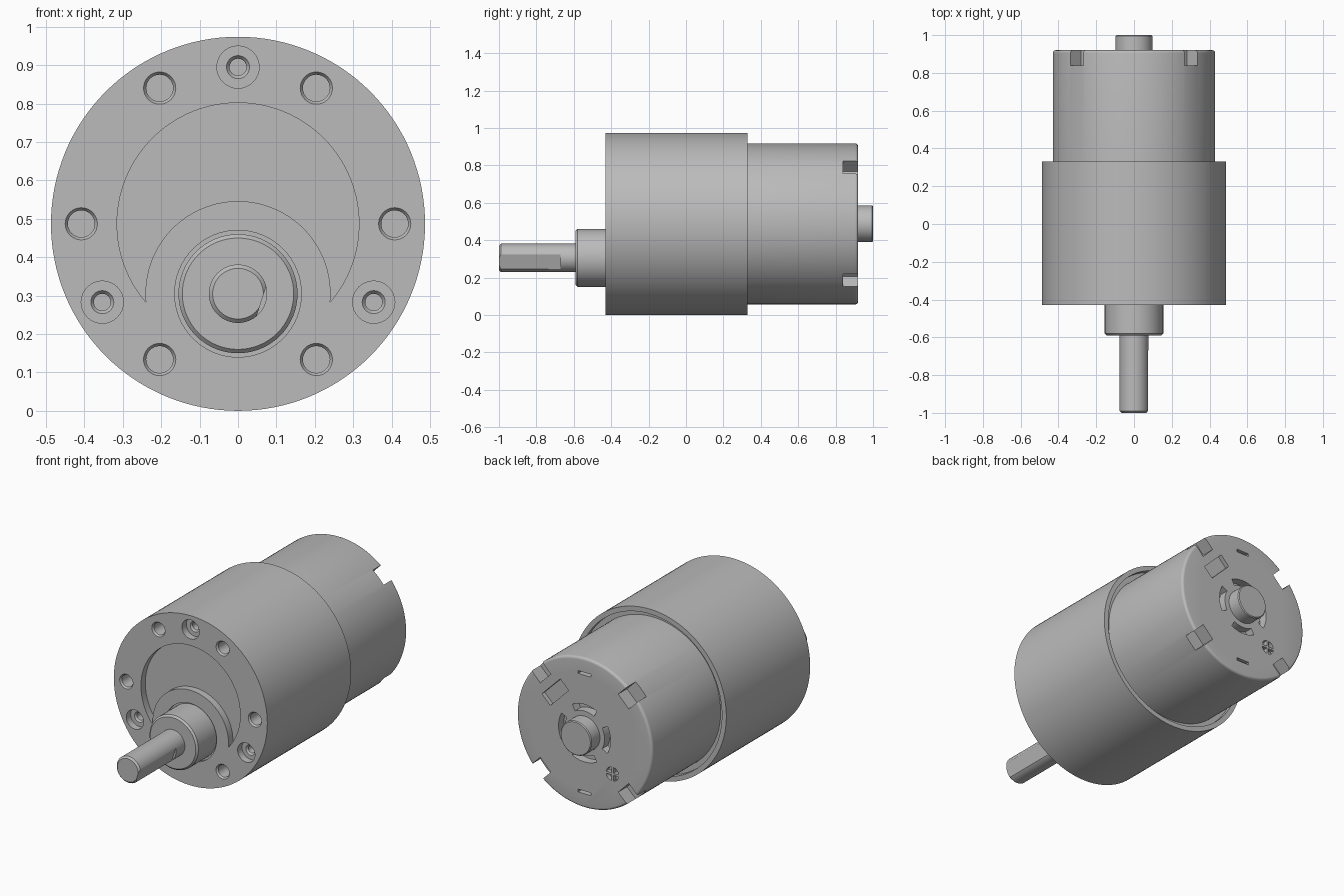
import bpy, bmesh, math
from math import sin, cos, pi, radians

if "Cube" in bpy.data.objects:
    bpy.data.objects.remove(bpy.data.objects["Cube"], do_unlink=True)

ZC = 0.487      # main axis height
ZS = 0.305      # output shaft axis height

steel = bpy.data.materials.new("grey metal")
steel.use_nodes = True
steel.diffuse_color = (0.5, 0.5, 0.5, 1)
steel.node_tree.nodes["Principled BSDF"].inputs["Base Color"].default_value = (0.5, 0.5, 0.5, 1)


def lathe(bm, profile, cx=0, cz=ZC, n=96):
    """Turn (radius, y) points round an axis parallel to y, capping both ends."""
    rings = [[bm.verts.new((cx + r * cos(2 * pi * i / n), y, cz + r * sin(2 * pi * i / n)))
              for i in range(n)] for r, y in profile]
    for a, b in zip(rings, rings[1:]):
        for i in range(n):
            j = (i + 1) % n
            bm.faces.new((a[i], a[j], b[j], b[i]))
    bm.faces.new(rings[0])
    bm.faces.new(rings[-1])


def prism(bm, pts, y0, y1):
    """Extrude an (x, z) outline along y."""
    a = [bm.verts.new((x, y0, z)) for x, z in pts]
    b = [bm.verts.new((x, y1, z)) for x, z in pts]
    for i in range(len(pts)):
        j = (i + 1) % len(pts)
        bm.faces.new((a[i], a[j], b[j], b[i]))
    bm.faces.new(a)
    bm.faces.new(b)


def arc(r, a0, a1, n, cx=0, cz=ZC):
    steps = [radians(a0 + (a1 - a0) * i / n) for i in range(n + 1)]
    return [(cx + r * cos(t), cz + r * sin(t)) for t in steps]


def radial_rect(angle, r0, r1, width, cz=ZC):
    """Rectangle from radius r0 to r1, pointing along an angle."""
    c, s, h = cos(radians(angle)), sin(radians(angle)), width / 2
    return [(r * c - w * s, cz + r * s + w * c)
            for r, w in ((r0, -h), (r1, -h), (r1, h), (r0, h))]


def make(name, bm):
    bmesh.ops.recalc_face_normals(bm, faces=bm.faces)
    me = bpy.data.meshes.new(name)
    bm.to_mesh(me)
    bm.free()
    me.materials.append(steel)
    ob = bpy.data.objects.new(name, me)
    bpy.context.collection.objects.link(ob)
    return ob


def finish(ob, cutter_bm=None):
    """Carve with the cutter, then smooth the round faces."""
    bpy.ops.object.select_all(action='DESELECT')
    ob.select_set(True)
    bpy.context.view_layer.objects.active = ob
    if cutter_bm:
        cutter = make("cutter", cutter_bm)
        cutter.hide_render = True
        mod = ob.modifiers.new("carve", 'BOOLEAN')
        mod.operation = 'DIFFERENCE'
        mod.solver = 'EXACT'
        mod.object = cutter
        bpy.ops.object.modifier_apply(modifier=mod.name)
        bpy.data.objects.remove(cutter, do_unlink=True)
    bpy.ops.object.shade_smooth_by_angle(angle=radians(30))


# Gearbox housing with a recessed rear rim
bm = bmesh.new()
lathe(bm, [(0.487, -0.43), (0.487, 0.33), (0.459, 0.33), (0.459, 0.30)], n=128)
gearbox = make("gearbox_housing", bm)

# Front face: six mounting holes, three counterbored holes, crescent, boss clearance
cut = bmesh.new()
for k in range(6):
    a = radians(60 * k)
    lathe(cut, [(0.042, -0.46), (0.042, -0.43), (0.035, -0.42), (0.035, -0.30)],
          0.408 * cos(a), ZC + 0.408 * sin(a), 32)
for k in range(3):
    a = radians(90 + 120 * k)
    lathe(cut, [(0.055, -0.46), (0.055, -0.39), (0.030, -0.39), (0.022, -0.38), (0.022, -0.30)],
          0.408 * cos(a), ZC + 0.408 * sin(a), 32)
tip_x, tip_z = 0.24, ZC - 0.204
outer = arc(0.315, -40.4, 220.4, 72)
a_tip = math.degrees(math.atan2(tip_z - ZS, tip_x))
inner = arc(math.hypot(tip_x, tip_z - ZS), 180 - a_tip, a_tip, 56, 0, ZS)
prism(cut, outer + inner[1:-1], -0.46, -0.39)
lathe(cut, [(0.165, -0.46), (0.165, -0.415)], 0, ZS, 64)
finish(gearbox, cut)

# Output boss
bm = bmesh.new()
lathe(bm, [(0.155, -0.40), (0.155, -0.58), (0.145, -0.59)], 0, ZS, 64)
finish(make("output_boss", bm))

# Output shaft with a D-shaped flat
bm = bmesh.new()
lathe(bm, [(0.076, -0.57), (0.076, -0.99), (0.066, -1.0)], 0, ZS, 64)
shaft = make("output_shaft", bm)
cut = bmesh.new()
prism(cut, radial_rect(-18, 0.064, 0.12, 0.2, ZS), -1.1, -0.67)
finish(shaft, cut)

# Motor can with a rounded rear edge
bm = bmesh.new()
edge = [(0.415 + 0.015 * cos(t), 0.905 + 0.015 * sin(t)) for t in (radians(18 * i) for i in range(6))]
lathe(bm, [(0.43, 0.28)] + edge, n=128)
motor = make("motor_can", bm)

# Rear face: rim notches, vent slots, slits, terminal window, cross-barred pit
cut = bmesh.new()
for k in range(4):
    prism(cut, radial_rect(45 + 90 * k, 0.35, 0.52, 0.095), 0.84, 1.0)
    prism(cut, arc(0.165, 90 * k - 28, 90 * k + 28, 14) + arc(0.127, 90 * k + 28, 90 * k - 28, 14),
          0.87, 1.0)
for a in (90, 270):
    prism(cut, radial_rect(a, 0.332, 0.348, 0.08), 0.89, 1.0)
prism(cut, radial_rect(45, 0.225, 0.30, 0.165), 0.895, 1.0)
px, pz, g = -0.177, ZC - 0.187, 0.006
for k in range(4):
    c, s = round(cos(k * pi / 2)), round(sin(k * pi / 2))
    wedge = [(g, g)] + arc(0.04, 9, 81, 8, 0, 0)
    prism(cut, [(px + x * c - z * s, pz + x * s + z * c) for x, z in wedge], 0.895, 1.0)
finish(motor, cut)

# Rear bearing boss
bm = bmesh.new()
lathe(bm, [(0.098, 0.86), (0.098, 0.995), (0.093, 1.0)], n=64)
finish(make("rear_bearing_boss", bm))
